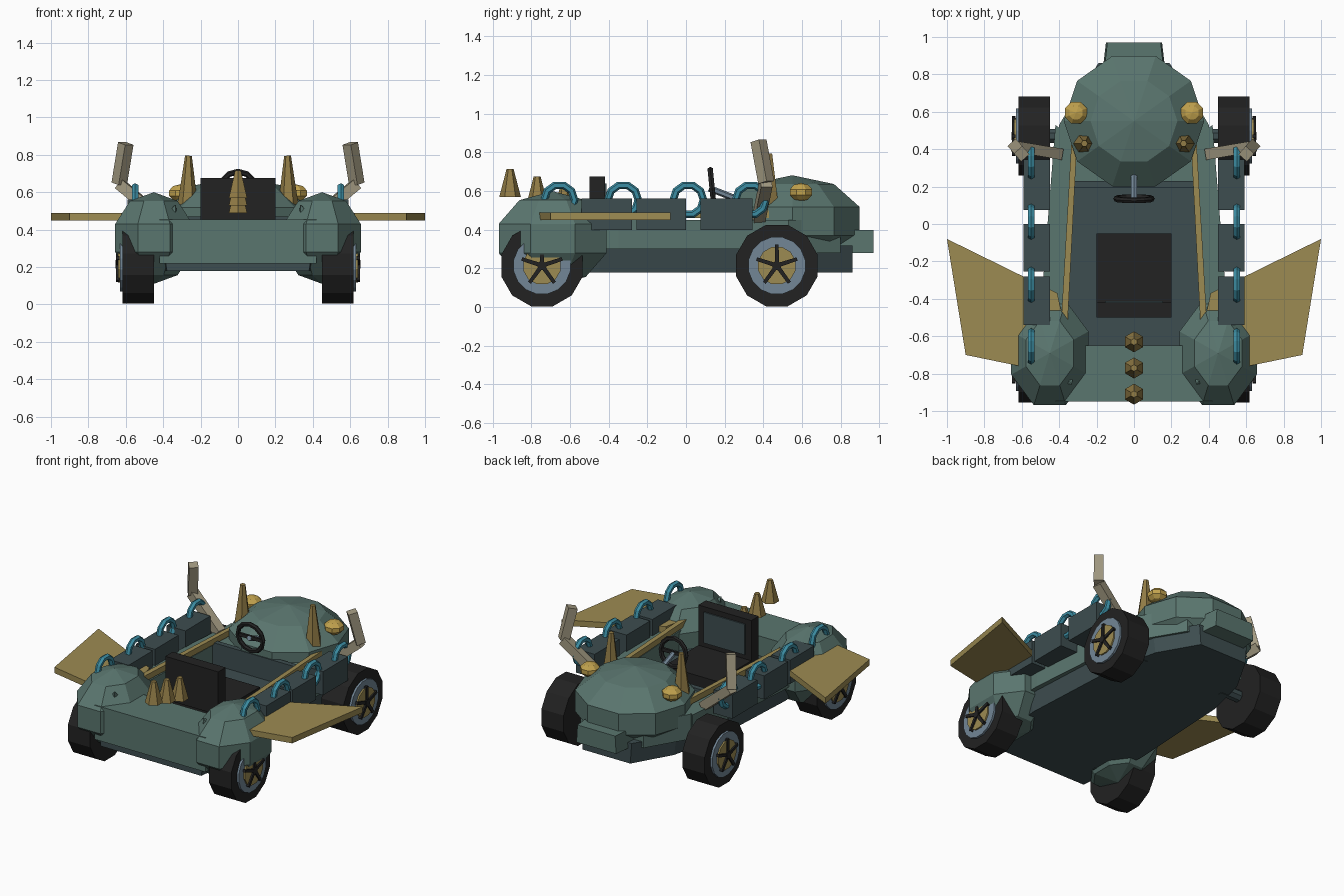
import bpy, bmesh, math
from mathutils import Vector, Matrix

if "Cube" in bpy.data.objects:
    bpy.data.objects.remove(bpy.data.objects["Cube"])


def mat(name, r, g, b):
    m = bpy.data.materials.new(name)
    m.diffuse_color = (r, g, b, 1)
    m.use_nodes = True
    m.node_tree.nodes["Principled BSDF"].inputs["Base Color"].default_value = m.diffuse_color
    return m


BODY = mat("grey green", 0.102, 0.18, 0.158)
DARK = mat("dark slate", 0.047, 0.075, 0.08)
BLACK = mat("black", 0.016, 0.016, 0.016)
GOLD = mat("dull gold", 0.335, 0.26, 0.085)
SPIKE = mat("horn brown", 0.29, 0.205, 0.062)
BULB = mat("bright gold", 0.53, 0.36, 0.075)
BONE = mat("bone", 0.36, 0.32, 0.22)
BLUE = mat("teal blue", 0.045, 0.27, 0.37)
STEEL = mat("blue grey steel", 0.17, 0.24, 0.305)


def finish(name, bm, m):
    bmesh.ops.recalc_face_normals(bm, faces=bm.faces)
    me = bpy.data.meshes.new(name)
    bm.to_mesh(me)
    bm.free()
    me.materials.append(m)
    ob = bpy.data.objects.new(name, me)
    bpy.context.collection.objects.link(ob)
    return ob


def box(name, m, x, y, z, taper=1.0):
    """Box from (min, max) ranges; taper shrinks the top."""
    bm = bmesh.new()
    bmesh.ops.create_cube(bm, size=1)
    for v in bm.verts:
        k = taper if v.co.z > 0 else 1
        v.co = Vector(((x[0] + x[1]) / 2 + v.co.x * k * (x[1] - x[0]),
                       (y[0] + y[1]) / 2 + v.co.y * k * (y[1] - y[0]),
                       (z[0] + z[1]) / 2 + v.co.z * (z[1] - z[0])))
    return finish(name, bm, m)


def prism(name, m, pts, z0, z1, grow=1.0):
    """Extruded plan outline; grow scales the upper outline sideways."""
    bm = bmesh.new()
    lo = [bm.verts.new((x, y, z0)) for x, y in pts]
    hi = [bm.verts.new((x * grow, y, z1)) for x, y in pts]
    bm.faces.new(lo)
    bm.faces.new(hi)
    n = len(pts)
    for i in range(n):
        bm.faces.new((lo[i], lo[(i + 1) % n], hi[(i + 1) % n], hi[i]))
    return finish(name, bm, m)


def rod(name, m, a, b, r1, r2=None, seg=6, turn=0.0):
    """Cone or cylinder between two points."""
    a, b = Vector(a), Vector(b)
    d = b - a
    bm = bmesh.new()
    bmesh.ops.create_cone(bm, cap_ends=True, segments=seg, radius1=r1,
                          radius2=r1 if r2 is None else r2, depth=d.length)
    bm.transform(Matrix.Translation((a + b) / 2) @ d.to_track_quat('Z', 'Y').to_matrix().to_4x4()
                 @ Matrix.Rotation(turn, 4, 'Z'))
    return finish(name, bm, m)


def ball(name, m, c, r, seg, rings):
    """Low-poly ellipsoid with a flat side facing the y direction."""
    bm = bmesh.new()
    bmesh.ops.create_uvsphere(bm, u_segments=seg, v_segments=rings, radius=1)
    near = max(bm.verts, key=lambda v: v.co.y)
    off = math.pi / seg if abs(near.co.x) < 0.01 else 0
    bm.transform(Matrix.Translation(c) @ Matrix.Diagonal((*r, 1)) @ Matrix.Rotation(off, 4, 'Z'))
    return finish(name, bm, m)


def ring(name, m, c, R, r, axis, n=12, k=6):
    bm = bmesh.new()
    q = Vector(axis).to_track_quat('Z', 'Y')
    vs = [[bm.verts.new(Vector(c) + q @ Vector((
        (R + r * math.cos(2 * math.pi * j / k)) * math.cos(2 * math.pi * i / n),
        (R + r * math.cos(2 * math.pi * j / k)) * math.sin(2 * math.pi * i / n),
        r * math.sin(2 * math.pi * j / k)))) for j in range(k)] for i in range(n)]
    for i in range(n):
        for j in range(k):
            bm.faces.new((vs[i][j], vs[(i + 1) % n][j],
                          vs[(i + 1) % n][(j + 1) % k], vs[i][(j + 1) % k]))
    return finish(name, bm, m)


def both(half):
    return half + [(-x, y) for x, y in reversed(half)]


# Chassis pan, front deck and rear hull
prism("chassis", DARK, both([(0.38, -0.94), (0.44, -0.45), (0.40, 0.30), (0.33, 0.60), (0.18, 0.86)]),
      0.18, 0.32, 1.06)
prism("front_deck", BODY, both([(0.42, -0.95), (0.42, -0.65)]), 0.22, 0.455)
prism("rear_hull", BODY, both([(0.40, 0.21), (0.40, 0.53), (0.24, 0.80)]), 0.28, 0.45)
prism("dashboard", DARK, both([(0.33, 0.195), (0.33, 0.23)]), 0.32, 0.47)
ball("rear_dome", BODY, (0, 0.55, 0.445), (0.395, 0.385, 0.237), 10, 5)
prism("tail_block", BODY, both([(0.17, 0.80), (0.15, 0.97)]), 0.28, 0.40, 0.95)

# Seat
box("seat_cushion", BLACK, (-0.2, 0.2), (-0.48, -0.05), (0.32, 0.40))
box("seat_back", BLACK, (-0.2, 0.2), (-0.50, -0.42), (0.38, 0.675))
box("seat_panel", DARK, (-0.155, 0.155), (-0.425, -0.412), (0.43, 0.64))

# Steering wheel
ring("steering_wheel", BLACK, (0, 0.135, 0.615), 0.095, 0.016, (0, 1, 0.1))
rod("steering_column", STEEL, (0, 0.12, 0.615), (0, 0.26, 0.56), 0.017)
box("steering_spoke", BLACK, (-0.09, 0.09), (0.127, 0.143), (0.605, 0.628))

# Row of nose spikes
for i in range(3):
    y, z = -0.91 + 0.14 * i, 0.57 - 0.04 * i
    rod("nose_spike", SPIKE, (0, y, z), (0, y, z + 0.145), 0.056, 0.018)

for s in (1, -1):
    # Cockpit side wall, sloped inner lining and gold rail
    prism("side_wall", BODY, [(s * 0.36, -0.66), (s * 0.49, -0.55), (s * 0.49, -0.35),
                              (s * 0.42, 0.53), (s * 0.32, 0.45)], 0.30, 0.45)
    prism("side_rail", GOLD, [(s * 0.355, -0.53), (s * 0.39, -0.53),
                              (s * 0.335, 0.43), (s * 0.305, 0.43)], 0.46, 0.50)

    # Front fender with small brow
    ball("fender", BODY, (s * 0.45, -0.69, 0.355), (0.235, 0.317, 0.245), 8, 5)
    rod("fender_brow", BODY, (s * 0.36, -0.82, 0.46), (s * 0.335, -0.855, 0.53), 0.045, 0.004, 4)

    # Side pods
    for y0, y1 in ((-0.54, -0.28), (-0.255, 0.0), (0.075, 0.345)):
        box("side_pod", DARK, sorted((s * 0.45, s * 0.592)), (y0, y1), (0.40, 0.562))

    # Hoops
    for y in (-0.655, -0.325, 0.012, 0.335):
        ring("hoop", BLUE, (s * 0.55, y, 0.555), 0.078, 0.02, (1, 0, 0), 10)

    # Fins
    prism("side_fin", GOLD, [(s * 0.41, -0.37), (s * 1.0, -0.08), (s * 0.9, -0.70),
                             (s * 0.61, -0.76), (s * 0.36, -0.6)], 0.45, 0.49)

    # Bone arms
    elbow = (s * 0.635, 0.415, 0.645)
    rod("arm_lower", BONE, (s * 0.40, 0.375, 0.45), elbow, 0.042, seg=4, turn=math.pi / 4)
    rod("arm_upper", BONE, elbow, (s * 0.6, 0.375, 0.86), 0.042, seg=4, turn=math.pi / 4)

    # Dome horns and lamps
    rod("dome_horn", SPIKE, (s * 0.27, 0.43, 0.47), (s * 0.265, 0.43, 0.795), 0.063, 0.018)
    ball("lamp", BULB, (s * 0.31, 0.595, 0.595), (0.066, 0.066, 0.047), 8, 5)

    # Wheels
    for y in (-0.745, 0.47):
        def disc(name, m, x0, x1, r, seg):
            rod(name, m, (s * x0, y, 0.215), (s * x1, y, 0.215), r, seg=seg, turn=math.pi / seg)
        disc("axle", DARK, 0.30, 0.47, 0.04, 8)
        disc("tyre", BLACK, 0.45, 0.618, 0.218, 12)
        disc("rim", STEEL, 0.60, 0.632, 0.15, 16)
        disc("hub_disc", GOLD, 0.61, 0.642, 0.10, 12)
        disc("hub_cap", BLACK, 0.62, 0.655, 0.024, 8)
        for i in range(5):
            a = math.pi / 2 + 2 * math.pi * i / 5
            rod("wheel_spoke", BLACK, (s * 0.642, y, 0.215),
                (s * 0.642, y + 0.11 * math.cos(a), 0.215 + 0.11 * math.sin(a)),
                0.016, 0.013, 4, math.pi / 4)
